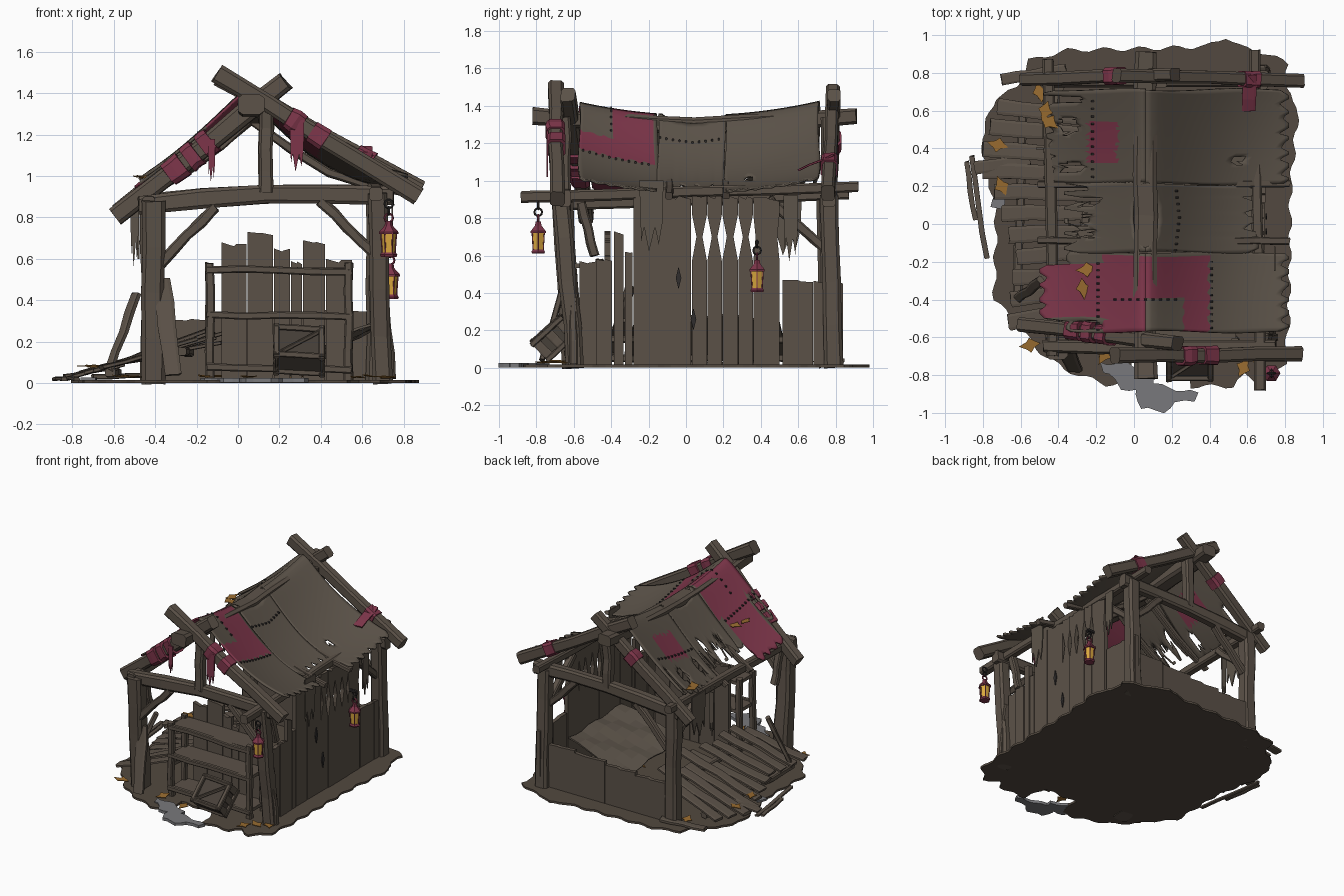
import bpy, bmesh, math, random
from mathutils import Vector as V

if "Cube" in bpy.data.objects:
    bpy.data.objects.remove(bpy.data.objects["Cube"])
random.seed(7)
R = random.uniform

def mat(name, c):
    m = bpy.data.materials.new(name)
    m.diffuse_color = (*c, 1)
    m.use_nodes = True
    m.node_tree.nodes["Principled BSDF"].inputs["Base Color"].default_value = m.diffuse_color
    return m
WOOD = mat("weathered wood", (.105, .083, .064))
DARK = mat("dark wood", (.062, .050, .040))
CLOTH = mat("brown cloth", (.108, .088, .068))
SOIL = mat("soil", (.085, .066, .050))
RED = mat("crimson cloth", (.205, .036, .068))
GLOW = mat("lantern glass", (.72, .40, .05))
LEAF = mat("dry leaf", (.32, .15, .03))
GREY = mat("grey stone", (.19, .19, .20))
IRON = mat("dark iron", (.03, .027, .027))

def mesh(name, verts, faces, *mats, idx=None, solid=0):
    me = bpy.data.meshes.new(name)
    me.from_pydata([tuple(v) for v in verts], [], faces)
    for m in mats:
        me.materials.append(m)
    if idx:
        me.polygons.foreach_set("material_index", idx)
    bm = bmesh.new()
    bm.from_mesh(me)
    bmesh.ops.recalc_face_normals(bm, faces=bm.faces)
    bm.to_mesh(me)
    bm.free()
    ob = bpy.data.objects.new(name, me)
    bpy.context.collection.objects.link(ob)
    if solid:
        ob.modifiers.new("thickness", 'SOLIDIFY').thickness = solid
    return ob

def loft(name, rings, m):
    k, n = len(rings[0]), len(rings)
    f = [(i*k+j, i*k+(j+1) % k, (i+1)*k+(j+1) % k, (i+1)*k+j) for i in range(n-1) for j in range(k)]
    f += [tuple(range(k)), tuple(range((n-1)*k, n*k))]
    return mesh(name, [p for r in rings for p in r], f, m)

# rough chamfered timber from a to b
def beam(name, a, b, w, h=None, m=WOOD, n=5, j=.005, sag=0):
    a, b, h = V(a), V(b), h or w
    d = (b-a).normalized()
    s = d.cross(V((0, 0, 1)) if abs(d.z) < .95 else V((0, 1, 0))).normalized()
    u = s.cross(d)
    oct_ = [(-.5, -.33), (-.33, -.5), (.33, -.5), (.5, -.33), (.5, .33), (.33, .5), (-.33, .5), (-.5, .33)]
    rings = []
    for i in range(n):
        t = i/(n-1)
        c = a.lerp(b, t) + s*R(-j, j) + u*R(-j, j) - V((0, 0, sag*math.sin(math.pi*t)))
        k = R(.93, 1.07)
        rings.append([c + s*(w*k*x) + u*(h*k*y) + d*R(-j, j) for x, y in oct_])
    return loft(name, rings, m)

# flat outline extruded along one axis
def plate(name, pts, axis, pos, t, m=WOOD):
    put = {'x': lambda p, q: (q, p[0], p[1]), 'y': lambda p, q: (p[0], q, p[1]), 'z': lambda p, q: (p[0], p[1], q)}[axis]
    return loft(name, [[put(p, pos-t/2) for p in pts], [put(p, pos+t/2) for p in pts]], m)

def board(name, a, b, top, axis, pos, t=.03, z0=.01, notch=0):
    l, r, w = [], [], b-a
    if notch:  # worn hollows along both edges
        l = [(a, .82), (a+notch, .70), (a, .57)]
        r = [(b, .57), (b-notch, .70), (b, .82)]
    pts = [(a, z0), (b, z0)] + r + [(b, top-R(0, .02)), (a+w*.6, top-R(0, .01)), (a+w*.5, top-R(0, .02)), (a, top)] + l
    return plate(name, pts, axis, pos, t)

# ground and stone patches: outline with scalloped edge
def patch_of(name, corners, z, t, m, step=.035, amp=.012):
    pts = []
    for p, q in zip(corners, corners[1:]+corners[:1]):
        p, q = V(p), V(q)
        n = max(1, int((q-p).length/step))
        o = V(((q-p).y, -(q-p).x)).normalized()
        pts += [tuple(p.lerp(q, i/n) + o*amp*math.sin(1.25*(len(pts)+i))) for i in range(n)]
    plate(name, pts, 'z', z, t, m)
patch_of("ground", [(-.37, -.77), (-.15, -.85), (-.03, -.84), (-.02, -.67), (.27, -.67), (.30, -.86), (.52, -.86), (.58, -.80), (.68, -.85),
                    (.80, -.74), (.82, -.50), (.83, .20), (.87, .62), (.80, .72), (.82, .85), (.68, .91), (.56, .94), (.48, .99), (.38, .94),
                    (.10, .93), (-.35, .92), (-.55, .87), (-.62, .72), (-.74, .66), (-.81, .45), (-.73, .05), (-.74, -.40), (-.60, -.55), (-.52, -.66)],
         .008, .016, SOIL)
patch_of("stone_patch_left", [(-.18, -.73), (-.04, -.74), (.10, -.80), (.08, -.90), (-.06, -.87), (-.10, -.82), (-.17, -.79)], .013, .022, GREY)
patch_of("stone_patch_right", [(.01, -.82), (.15, -.86), (.33, -.89), (.32, -.94), (.22, -.95), (.16, -.99), (.03, -.98)], .013, .022, GREY)
patch_of("stone_chip", [(-.76, .09), (-.70, .08), (-.68, .15), (-.74, .17)], .02, .015, GREY)

# main posts
for nm, a, b, w in (("front_left_post", (-.41, -.60, 0), (-.41, -.66, .88), .115), ("front_right_post", (.70, -.59, 0), (.67, -.67, .92), .095),
                    ("back_left_post", (-.42, .76, 0), (-.42, .75, .90), .10), ("back_right_post", (.67, .79, 0), (.67, .76, .92), .10)):
    beam(nm, a, b, w)
# plates and cross beams
beam("right_plate", (.67, -.88, .91), (.64, .92, .965), .06)
beam("left_plate", (-.43, -.70, .87), (-.45, .87, .93), .06)
for nm, y in (("front_tie", -.65), ("back_tie", .76)):
    beam(nm, (-.48, y, .86), (.75, y, .91), .07, .095, sag=-.025)
    beam(nm+"_king_post", (.135, y, .92), (.135, y, 1.34), .07)
beam("ridge_beam", (.06, -.82, 1.35), (.06, .91, 1.35), .12, .09, n=9, sag=.055)
# rafters
beam("front_left_rafter", (-.59, -.53, .80), (.23, -.63, 1.46), .08, .095)
beam("front_right_rafter", (.87, -.69, .90), (-.10, -.70, 1.50), .08, .09)
beam("back_left_rafter", (-.58, .77, .83), (.22, .79, 1.46), .07, .085)
beam("back_right_rafter", (.88, .76, .93), (-.09, .79, 1.48), .07, .085)
beam("back_left_loose_board", (-.70, .76, .03), (-.36, .82, .04), .06, .025)
for y in (-.09, .21):
    beam("inner_right_rafter", (.06, y, 1.27), (.82, y, .92), .04, sag=.075)
    beam("inner_left_rafter", (.06, y, 1.27), (-.50, y, .88), .04, sag=.03)
# knee braces
for y in (-.66, .76):
    beam("left_knee_brace", (-.38, y, .57), (-.11, y, .85), .05)
    beam("right_knee_brace", (.66, y, .62), (.40, y, .88), .05)
for x in (-.42, .66):
    beam("front_side_brace", (x, -.49, .60), (x, -.56, .88), .05)
    beam("back_side_brace", (x, .76, .62), (x, .44, .90), .05)

# right wall boards: start, end, top, notch
for a, b, top, k in ((-.57, -.48, .57, 0), (-.48, -.395, .58, 0), (-.385, -.335, .73, 0), (-.325, -.285, .62, 0), (-.28, -.14, .92, 0),
                     (-.138, .028, .92, 0), (.032, .112, .92, .024), (.114, .192, .92, .024), (.194, .278, .92, .024), (.28, .358, .92, .024),
                     (.36, .50, .91, .012), (.515, .68, .47, 0), (.683, .84, .465, 0)):
    board("right_wall_board", a, b, top, 'x', .68+R(-.005, .005), notch=k)
for y, z in ((-.04, .48), (.04, .26)):
    plate("wall_knot", [(y-.015, z), (y, z-.06), (y+.015, z), (y, z+.06)], 'x', .70, .008, IRON)
# low back wall
for i in range(4):
    board("back_wall_board", -.38+i*.26, -.121+i*.26, .31+i*.015, 'y', .78)
# boards behind the shelf
for a, b, top in ((-.08, .04, .68), (.045, .17, .73), (.175, .25, .65), (.255, .31, .59), (.315, .42, .69), (.425, .55, .60)):
    board("shelf_back_board", a, b, top, 'y', -.42)
# shelf
for x in (-.135, .535):
    for y in (-.62, -.46):
        beam("shelf_upright", (x, y, .01), (x, y, .58), .042)
for z in (.545, .325, .07):
    plate("shelf_board", [(-.14, -.62), (.54, -.62), (.54, -.44), (-.14, -.44)], 'z', z, .025)
    beam("shelf_front_rail", (-.15, -.63, z+.005), (.55, -.63, z-.005), .035)

# crate leaning back against the shelf
def crate(p):
    x, y, z = p
    return (.295+x, -.785+y*.75+z*.68, .085-y*.75+z*.62-.05*x)
for y in (-.055, .055):
    for z in (.015, .225):
        beam("crate_rail", crate((-.12, y, z)), crate((.12, y, z)), .03, j=.001)
    for x in (-.11, .11):
        beam("crate_corner", crate((x, y, 0)), crate((x, y, .24)), .03, j=.001)
    beam("crate_diagonal", crate((-.1, y, .02)), crate((.1, y, .21)), .02, j=.001)
bx = [crate((x, y, z)) for z in (.01, .225) for x, y in ((-.105, -.04), (.105, -.04), (.105, .05), (-.105, .05))]
loft("crate_body", [bx[:4], bx[4:]], DARK)
for x in (-.11, .11):
    for z in (.03, .12, .21):
        beam("crate_side_slat", crate((x, -.055, z)), crate((x, .055, z)), .015, .05, j=.001)

# collapsed left wall panel and loose boards
for i in range(11):
    y = -.46+i*.104
    f = (y-.1)*.10
    x0 = (-.66, -.65, -.64, -.62, -.66, -.70, -.74, -.80, -.80, -.76, -.72)[i]
    beam("fallen_slat", (x0, y+f, .035+(x0+.8)*.28), (-.12+R(-.1, .06), y-f*.4, .22+R(-.03, .03)), .085, .02, j=.006)
for x, z in ((-.62, .05), (-.27, .15)):
    beam("fallen_rail", (x, -.42, z), (x+.03, .62, z), .05, .04)
beam("fallen_edge_board", (-.84, .30, .03), (-.55, .34, .09), .07, .02)
beam("loose_slat_long", (-.86, .36, .022), (-.78, -.18, .022), .028, .018)
beam("loose_slat_short", (-.89, .33, .022), (-.84, .02, .022), .028, .018)
beam("leaning_board_front", (-.31, -.77, .04), (-.37, -.64, .50), .085, .03)
beam("leaning_board_left", (-.62, -.40, .06), (-.49, -.30, .43), .05, .03)
beam("leaning_board_right", (.74, -.60, .02), (.69, -.60, .50), .05, .04)

# roof cloth
def roof(x, y):
    t = (y-.06)/.65
    d = math.sqrt((x-.06)**2+.0016)-.04
    drop = 1.0*d-.6*d*d if x > .06 else 1.08*d-.44*d*d
    return 1.34+.075*t*t-drop-.03*math.sin(math.pi*min(d/.7, 1))*(1-t*t)

def patch(x, y):
    if x > .06:
        return -.58 < y < -.17 and x < .39 and (y > -.39 or x > .27)
    return (x > -.16 and -.58 < y < -.17) or (x < -.16 and -.50 < y < -.21) or (-.24 < x < -.09 and .33 < y < .54)

HOLES = ((-.35, .52, .05, .045), (.55, .33, .03, .025), (-.26, -.05, .04, .02), (-.24, .12, .06, .02),
         (-.33, .30, .06, .03), (-.30, .02, .06, .025), (-.26, -.54, .09, .025), (-.37, .66, .1, .02))

def cloth(name, sg, y0, y1, start, reach, jag):
    ny, nx, vs, fs, ix = int(round((y1-y0)/.018)), 22, [], [], []
    for i in range(ny+1):
        y = y0+(y1-y0)*i/ny
        e = reach(y)-(jag if i % 4 in (0, 3) else 0)*R(.4, 1)
        for k in range(nx+1):
            x = .06+sg*(start(y)+(e-start(y))*k/nx)
            yy = y+.006*math.sin(9*x+i)
            vs.append((x, yy, roof(x, yy)+.012))
    for i in range(ny):
        for k in range(nx):
            q = (i*(nx+1)+k, i*(nx+1)+k+1, (i+1)*(nx+1)+k+1, (i+1)*(nx+1)+k)
            x, y = sum(vs[v][0] for v in q)/4, sum(vs[v][1] for v in q)/4
            if any(((x-a)/p)**2+((y-b)/r)**2 < 1 for a, b, p, r in HOLES):
                continue
            fs.append(q)
            ix.append(int(patch(x, y)))
    ob = mesh(name, vs, fs, CLOTH, RED, idx=ix, solid=.012)
    ob.data.polygons.foreach_set("use_smooth", [True]*len(fs))
neck = lambda y: .07*math.sqrt(max(0, 1-((y-.04)/.17)**2))
zero = lambda y: 0
cloth("front_right_cloth", 1, -.57, -.15, zero, lambda y: .76, .05)
cloth("middle_right_cloth", 1, -.15, .21, neck, lambda y: .60, .09)
cloth("back_right_cloth", 1, .21, .71, zero, lambda y: .76, .05)
cloth("front_left_cloth", -1, -.57, -.15, zero, lambda y: .56 if -.5 < y < -.21 else .42, .04)
cloth("middle_left_cloth", -1, -.15, .22, neck, lambda y: .43, .13)
cloth("back_left_cloth", -1, .22, .71, zero, lambda y: .54, .07)

# hanging rags
def rag(name, a, b, z0, z1, axis, pos, m=CLOTH):
    w, h = b-a, z1-z0
    plate(name, [(a, z1), (b, z1), (b-w*.05, z0+h*.4), (b-w*.2, z0+h*.1), (b-w*.35, z0+h*.35),
                 (a+w*.4, z0), (a+w*.2, z0+h*.35), (a+w*.08, z0+h*.15)], axis, pos, .009, m)
rag("right_rag_long", -.25, -.12, .62, 1.0, 'x', .745)
rag("right_rag_back", .52, .60, .57, .92, 'x', .70)
rag("left_rag", -.52, -.48, .56, .90, 'y', .40)
rag("left_rag_side", .45, .62, .60, .93, 'x', -.48)
rag("front_left_red_strip", -.145, -.11, .97, 1.18, 'y', -.64, RED)
rag("front_right_red_strip", .25, .32, 1.02, 1.27, 'y', -.742, RED)
beam("back_red_strip", (.61, .79, 1.14), (.61, .60, 1.055), .075, .012, RED, 4, .003)

# crimson wraps round the rafters
def wrap(a, b, t, dt, w, h):
    a, b = V(a), V(b)
    beam("rafter_wrap", a.lerp(b, t), a.lerp(b, t+dt), w, h, RED, 3, .003)
for t, dt in ((.31, .085), (.42, .06), (.51, .06)):
    wrap((-.59, -.53, .80), (.23, -.63, 1.46), t, dt, .105, .125)
for t in (.46, .575):
    wrap((.87, -.69, .90), (-.10, -.70, 1.50), t, .07, .10, .11)
wrap((.88, .76, .93), (-.09, .79, 1.48), .24, .08, .09, .105)
wrap((-.58, .77, .83), (.22, .79, 1.46), .56, .08, .09, .105)

# leaning tarp inside
ts = [(V((.66, -.15, .28)).lerp(V((.66, .50, .26)), i/8)).lerp(V((.22, -.28, .10)).lerp(V((.25, .36, .03)), i/8), k/6)
      + V((0, 0, .012*math.sin(i*1.7+k))) for i in range(9) for k in range(7)]
mesh("inner_tarp", ts, [(i*7+k, i*7+k+1, i*7+k+8, i*7+k+7) for i in range(8) for k in range(6)], CLOTH, solid=.012)

# lanterns
def turned(name, x, y, prof, m, n=6):
    loft(name, [[(x+r*math.cos(2*math.pi*i/n), y+r*math.sin(2*math.pi*i/n), z) for i in range(n)] for r, z in prof], m)
def lantern(x, y, z, links):
    turned("lantern_base", x, y, [(.038, z), (.042, z+.010), (.034, z+.022)], RED)
    turned("lantern_glass", x, y, [(.030, z+.020), (.037, z+.115)], GLOW)
    turned("lantern_roof", x, y, [(.047, z+.110), (.047, z+.12), (.020, z+.15), (.016, z+.172)], RED)
    for i in range(6):
        c, s = math.cos(i*math.pi/3), math.sin(i*math.pi/3)
        beam("lantern_bar", (x+.031*c, y+.031*s, z+.02), (x+.038*c, y+.038*s, z+.115), .006, m=RED, n=2, j=0)
    for i in range(links):
        bpy.ops.mesh.primitive_torus_add(location=(x, y, z+.188+i*.034), rotation=(math.pi/2, 0, math.pi/2*(i % 2)),
                                         major_radius=.02, minor_radius=.006, major_segments=10, minor_segments=5)
        bpy.context.object.name = "lantern_chain_link"
        bpy.context.object.data.materials.append(RED if i == 0 else IRON)
lantern(.728, -.79, .61, 3)
lantern(.735, .38, .405, 3)
beam("lantern_hook", (.69, .38, .67), (.75, .38, .67), .018, m=IRON, j=0)

# leaves
for x, y in ((-.47, .60), (-.45, .54), (-.72, .42), (-.70, .20), (-.25, -.24), (-.27, -.34), (-.55, -.64), (-.40, -.63), (-.16, -.69),
             (.65, -.70), (.58, -.76), (.05, -.74), (.72, -.66), (.30, .15), (-.1, .3), (-.5, .7)):
    z = roof(x, y)+.03 if -.49 < x < -.2 and -.5 < y < .65 else (.075 if -.8 < x < -.6 and y > 0 else .026)
    a0 = R(0, 6)
    vs = [(x+r*math.cos(a0+i*.785), y+r*math.sin(a0+i*.785), z+R(0, .012)) for i, r in enumerate((.06, .03, .042, .026, .055, .03, .038, .025))]
    mesh("leaf", vs, [tuple(range(8))], LEAF, solid=.004)

# stitches along the cloth seams
seams = [(.41, -.55+i*.035) for i in range(11)] + [(.24-.02*abs(i-5)/5, -.14+i*.035) for i in range(10)]
seams += [(-.19, -.56+i*.035) for i in range(11)] + [(-.10+i*.04, -.40) for i in range(9)] + [(-.22, .25+i*.04) for i in range(11)]
for x, y in seams:
    z = roof(x, y)+.014
    beam("stitch", (x-.008, y, z), (x+.008, y, z), .010, .012, IRON, 2, 0)
